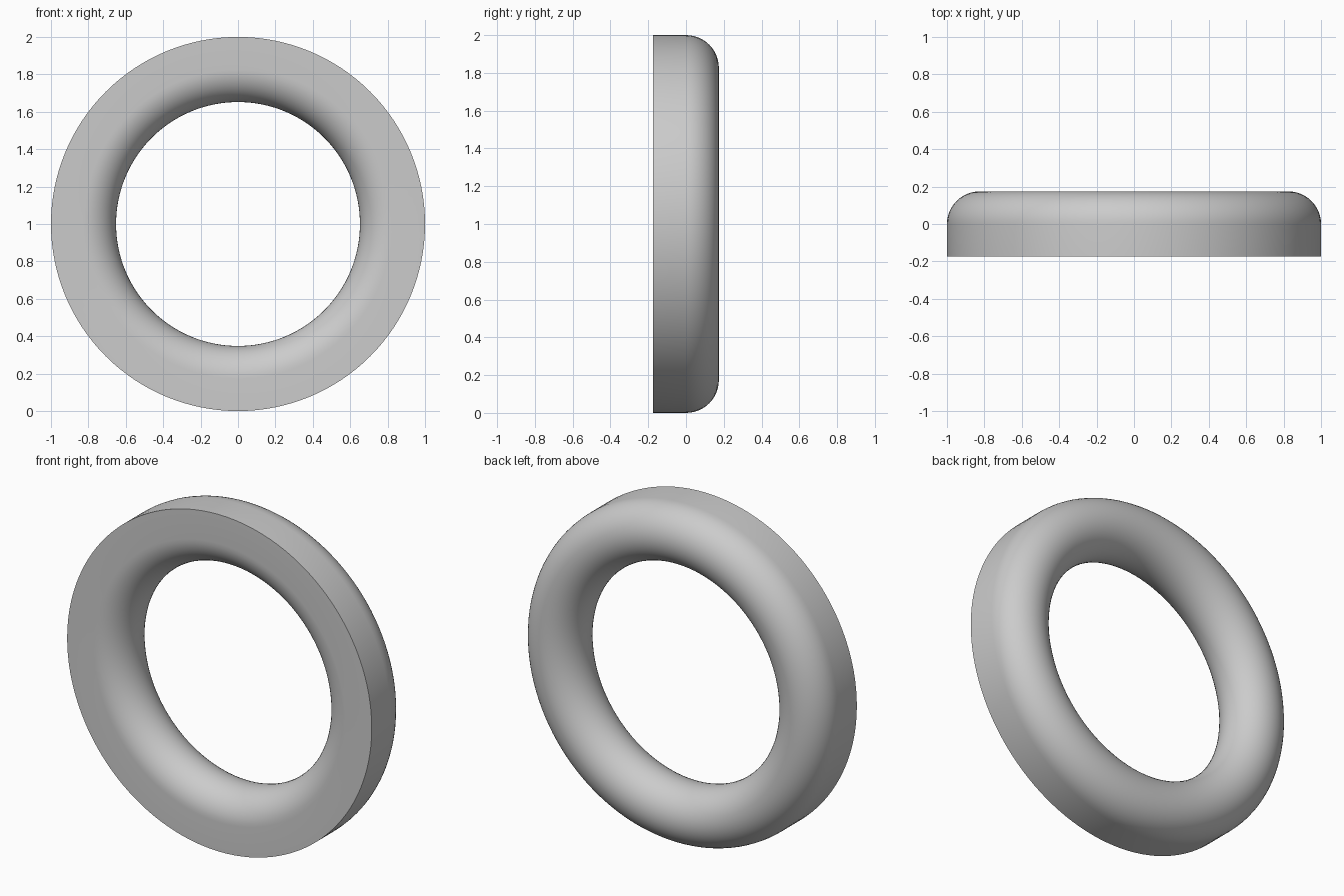
import bpy
import bmesh
from math import cos, sin, pi, radians

cube = bpy.data.objects.get("Cube")
if cube:
    bpy.data.objects.remove(cube, do_unlink=True)

TUBE = 0.174            # half the ring's thickness
MID = 1.0 - TUBE        # radius of the tube's centre line
ARC_STEPS = 36
RING_STEPS = 128

# Grey material
grey = bpy.data.materials.new("grey")
grey.use_nodes = True
colour = (0.6, 0.6, 0.6, 1.0)
grey.diffuse_color = colour
grey.node_tree.nodes["Principled BSDF"].inputs["Base Color"].default_value = colour

# Cross-section: a round tube with a square outer front corner
profile = [(1.0, -TUBE)]
for i in range(ARC_STEPS + 1):
    a = 1.5 * pi * i / ARC_STEPS
    profile.append((MID + TUBE * cos(a), TUBE * sin(a)))

# Spin the cross-section around the y axis
bm = bmesh.new()
verts = [bm.verts.new((r, y, 0)) for r, y in profile]
edges = [bm.edges.new((v, verts[(i + 1) % len(verts)])) for i, v in enumerate(verts)]
bmesh.ops.spin(bm, geom=verts + edges, cent=(0, 0, 0), axis=(0, 1, 0),
               angle=2 * pi, steps=RING_STEPS, use_merge=True)
bmesh.ops.remove_doubles(bm, verts=bm.verts[:], dist=0.0001)
bmesh.ops.recalc_face_normals(bm, faces=bm.faces[:])

mesh = bpy.data.meshes.new("ring")
bm.to_mesh(mesh)
bm.free()
mesh.materials.append(grey)

ring = bpy.data.objects.new("ring", mesh)
ring.location.z = 1.0
bpy.context.collection.objects.link(ring)

# Smooth the tube, keep the front corner sharp
bpy.ops.object.select_all(action='DESELECT')
ring.select_set(True)
bpy.context.view_layer.objects.active = ring
bpy.ops.object.shade_smooth_by_angle(angle=radians(30))
